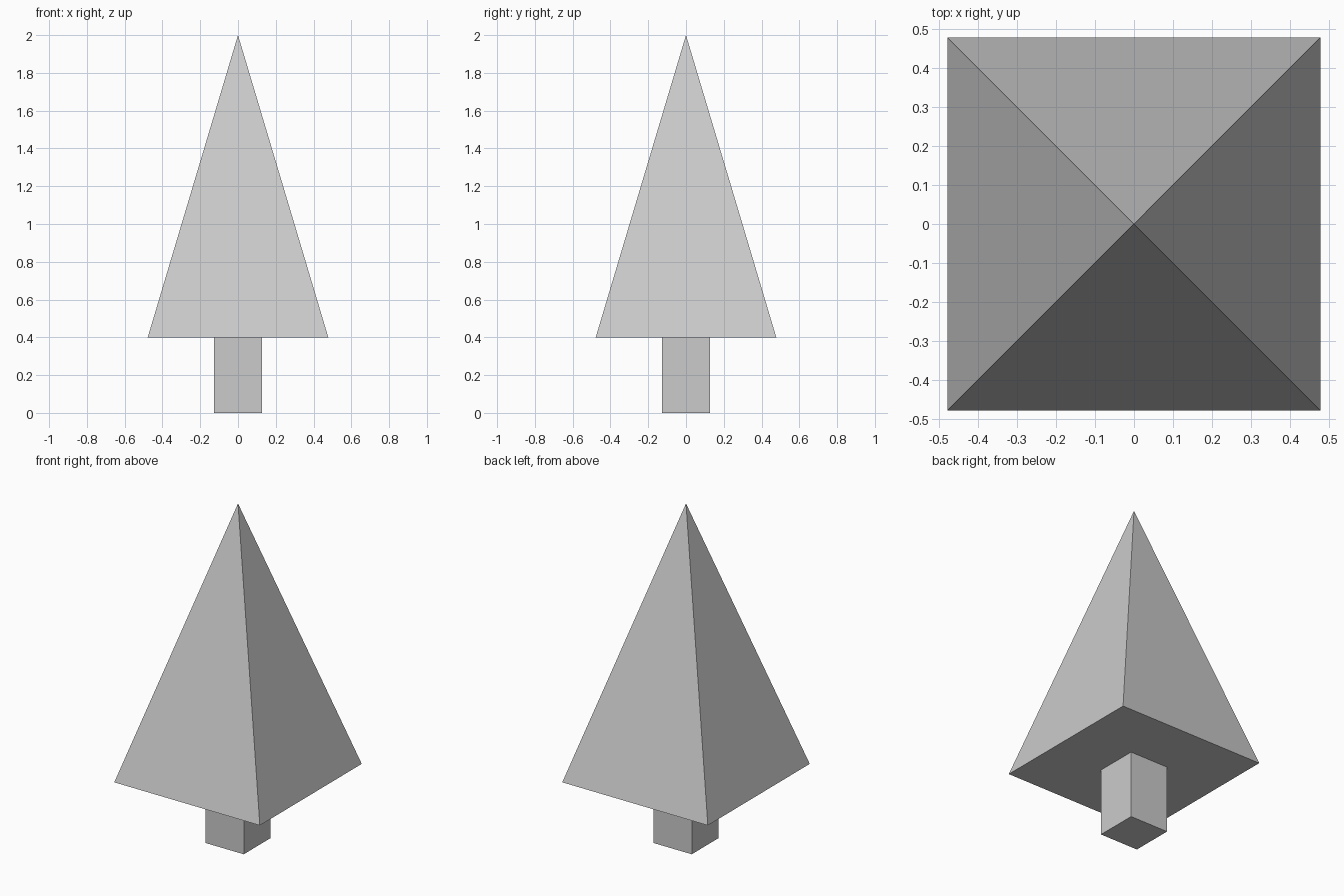
import bpy
from math import sqrt, pi

if "Cube" in bpy.data.objects:
    bpy.data.objects.remove(bpy.data.objects["Cube"])

BASE_Z = 0.4        # underside of the foliage
TOP_Z = 2.0
FOLIAGE_HALF = 0.478
TRUNK_HALF = 0.126


def square_solid(name, half_bottom, half_top, z0, z1):
    """Four-sided flat-shaded prism or pyramid with sides facing x and y."""
    bpy.ops.mesh.primitive_cone_add(
        vertices=4, radius1=half_bottom * sqrt(2), radius2=half_top * sqrt(2),
        depth=z1 - z0, location=(0, 0, (z0 + z1) / 2), rotation=(0, 0, pi / 4))
    obj = bpy.context.object
    obj.name = name
    bpy.ops.object.transform_apply(location=True, rotation=True, scale=True)
    return obj


# Square trunk
square_solid("trunk", TRUNK_HALF, TRUNK_HALF, 0.0, BASE_Z)

# Pyramid foliage with a closed underside
square_solid("foliage", FOLIAGE_HALF, 0.0, BASE_Z, TOP_Z)
